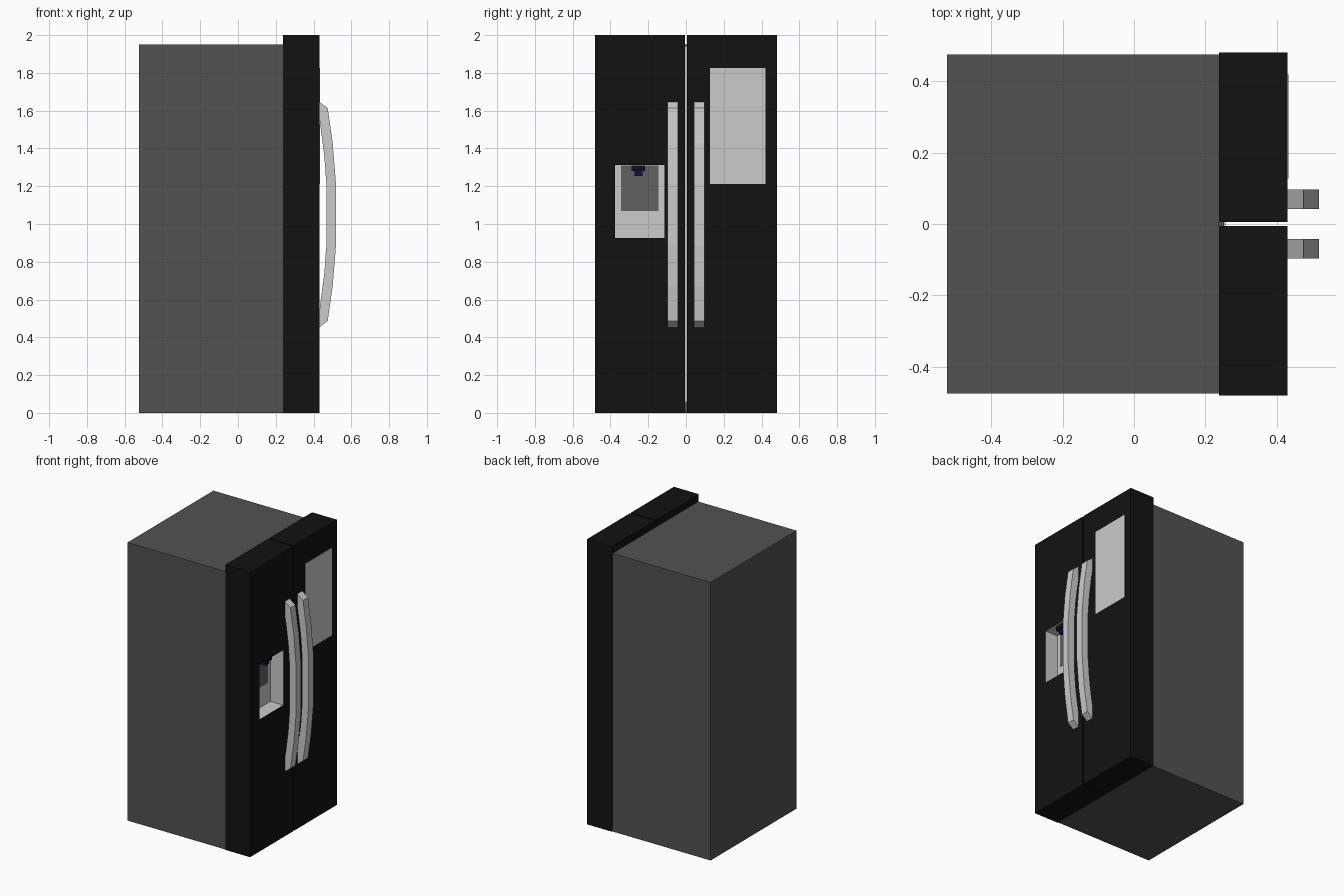
import bpy, bmesh

if "Cube" in bpy.data.objects:
    bpy.data.objects.remove(bpy.data.objects["Cube"])


def material(name, rgb):
    m = bpy.data.materials.new(name)
    m.diffuse_color = (*rgb, 1)
    m.use_nodes = True
    m.node_tree.nodes["Principled BSDF"].inputs["Base Color"].default_value = m.diffuse_color
    return m


black = material("black", (0.006, 0.006, 0.006))
charcoal = material("charcoal", (0.085, 0.085, 0.085))
dark_grey = material("dark_grey", (0.12, 0.12, 0.12))
navy = material("navy", (0.008, 0.005, 0.06))


def finish(name, bm, mat=None):
    me = bpy.data.meshes.new(name)
    bm.to_mesh(me)
    bm.free()
    ob = bpy.data.objects.new(name, me)
    bpy.context.collection.objects.link(ob)
    if mat:
        me.materials.append(mat)
    return ob


def box(name, x, y, z, mat=None):
    bm = bmesh.new()
    bmesh.ops.create_cube(bm, size=1)
    for v in bm.verts:
        for i, (a, b) in enumerate((x, y, z)):
            v.co[i] = a if v.co[i] < 0 else b
    return finish(name, bm, mat)


FRONT = 0.431

# Cabinet, and the mullion seen through the gap between the doors
box("cabinet", (-0.524, 0.238), (-0.476, 0.476), (0, 1.95), charcoal)
box("mullion", (0.2, 0.253), (-0.02, 0.02), (0.004, 1.945), charcoal)
box("mullion_trim", (0.25, 0.256), (-0.012, 0.012), (0.06, 1.94))

# Doors
left_door = box("left_door", (0.238, FRONT), (-0.481, -0.005), (0, 2), black)
box("right_door", (0.238, FRONT), (0.005, 0.481), (0, 2), black)

# Dispenser recess cut into the left door
RX, RY, RZ = (0.331, FRONT), (-0.376, -0.114), (0.926, 1.312)
cutter = box("recess_cutter", (RX[0] - 0.002, 0.5),
             (RY[0] - 0.001, RY[1] + 0.001), (RZ[0] - 0.001, RZ[1] + 0.001), black)
cutter.hide_render = True
cutter.hide_viewport = True
cut = left_door.modifiers.new("recess", 'BOOLEAN')
cut.operation = 'DIFFERENCE'
cut.solver = 'EXACT'
cut.object = cutter

# Grey lining: a box open at the front with its faces turned inward
lining = box("dispenser_lining", RX, RY, RZ)
bm = bmesh.new()
bm.from_mesh(lining.data)
bm.normal_update()
bmesh.ops.delete(bm, geom=[f for f in bm.faces if f.normal.x > 0.5], context='FACES')
bmesh.ops.reverse_faces(bm, faces=bm.faces[:])
bm.to_mesh(lining.data)
bm.free()

# Dispenser back plate and nozzle
box("dispenser_back", (RX[0], RX[0] + 0.003), (-0.345, -0.146), (1.07, 1.311), dark_grey)
box("nozzle_mount", (0.35, 0.415), (-0.288, -0.216), (1.28, 1.311), black)
box("nozzle", (0.362, 0.403), (-0.272, -0.23), (1.255, 1.28), navy)

# Display panel on the right door
box("display_panel", (FRONT - 0.005, FRONT + 0.002), (0.127, 0.421), (1.212, 1.826))

# Curved handles: half profile (x, height from middle) mirrored about the middle
MID = 1.05
outer = [(FRONT, 0.597), (0.475, 0.563), (0.501, 0.38), (0.519, 0.16)]
inner = [(0.468, 0.16), (0.457, 0.31), (FRONT, 0.51)]


def handle(name, y0, y1):
    ring = (outer + [(x, -h) for x, h in reversed(outer)]
            + [(x, -h) for x, h in inner] + list(reversed(inner))[::-1][::1])
    # Inner edge returns upward: bottom foot, middle, top foot
    ring = (outer + [(x, -h) for x, h in reversed(outer)]
            + [(x, -h) for x, h in reversed(inner)] + inner)
    bm = bmesh.new()
    face = bm.faces.new([bm.verts.new((x, y0, MID + h)) for x, h in ring])
    new = bmesh.ops.extrude_face_region(bm, geom=[face])["geom"]
    verts = [g for g in new if isinstance(g, bmesh.types.BMVert)]
    bmesh.ops.translate(bm, verts=verts, vec=(0, y1 - y0, 0))
    bmesh.ops.recalc_face_normals(bm, faces=bm.faces[:])
    return finish(name, bm)


handle("left_handle", -0.097, -0.042)
handle("right_handle", 0.042, 0.097)
